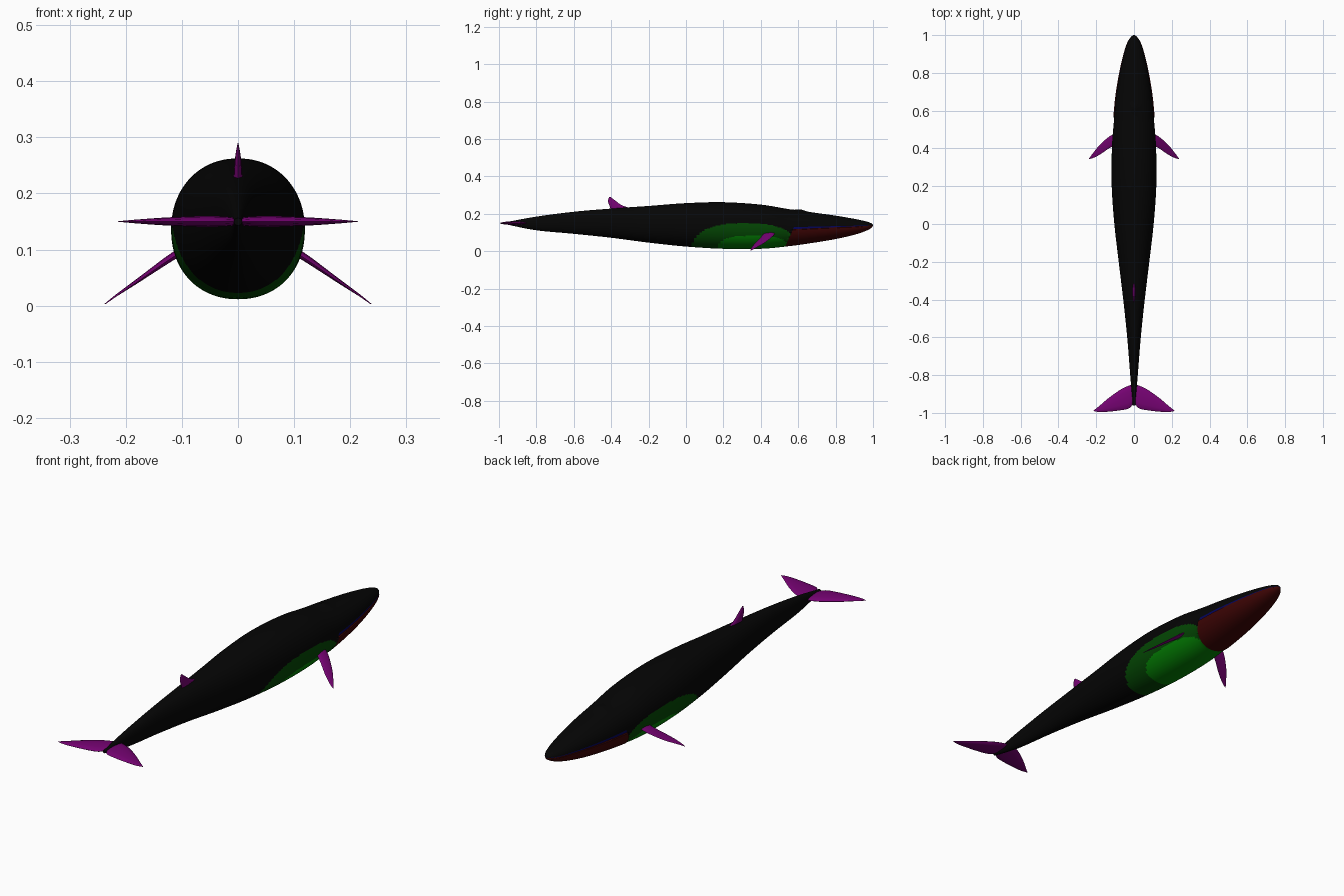
import bpy, bmesh, math
from mathutils import Vector

cube = bpy.data.objects.get("Cube")
if cube:
    bpy.data.objects.remove(cube)


def material(name, rgb):
    m = bpy.data.materials.new(name)
    m.use_nodes = True
    m.diffuse_color = (*rgb, 1)
    m.node_tree.nodes["Principled BSDF"].inputs["Base Color"].default_value = (*rgb, 1)
    return m


black = material("black skin", (0.0015, 0.0015, 0.0015))
dark_green = material("dark green flank", (0.001, 0.062, 0.001))
green = material("green belly", (0.001, 0.22, 0.001))
red = material("red jaw", (0.045, 0.0012, 0.0012))
blue = material("blue mouth line", (0.001, 0.001, 0.1))
purple = material("purple fins", (0.18, 0.0008, 0.17))


def make_object(name, bm, mats, sharp=40):
    bmesh.ops.recalc_face_normals(bm, faces=bm.faces)
    mesh = bpy.data.meshes.new(name)
    bm.to_mesh(mesh)
    bm.free()
    ob = bpy.data.objects.new(name, mesh)
    bpy.context.collection.objects.link(ob)
    for m in mats:
        mesh.materials.append(m)
    bpy.ops.object.select_all(action="DESELECT")
    ob.select_set(True)
    bpy.context.view_layer.objects.active = ob
    bpy.ops.object.shade_smooth_by_angle(angle=math.radians(sharp))
    return ob


def smooth_path(points, steps):
    """Catmull-Rom samples through the points."""
    pts = [Vector(p) for p in points]
    ext = [2 * pts[0] - pts[1]] + pts + [2 * pts[-1] - pts[-2]]
    out = []
    for a, b, c, d in zip(ext, ext[1:], ext[2:], ext[3:]):
        for i in range(steps):
            t = i / steps
            out.append(0.5 * (2 * b + (c - a) * t + (2 * a - 5 * b + 4 * c - d) * t * t
                              + (3 * b - a - 3 * c + d) * t ** 3))
    return out + [pts[-1]]


def loft(bm, rings):
    rows = [[bm.verts.new(p) for p in ring] for ring in rings]
    n = len(rows[0])
    for r, s in zip(rows, rows[1:]):
        for i in range(n):
            bm.faces.new((r[i], r[(i + 1) % n], s[(i + 1) % n], s[i]))
    bm.faces.new(rows[0])
    bm.faces.new(rows[-1])


# Body: stations of (y, bottom, top, half width)
stations = [
    (-0.96, 0.143, 0.156, 0.007), (-0.8, 0.112, 0.185, 0.020),
    (-0.6, 0.093, 0.211, 0.036), (-0.4, 0.072, 0.228, 0.057),
    (-0.2, 0.046, 0.242, 0.081), (0, 0.025, 0.257, 0.104),
    (0.2, 0.013, 0.262, 0.118), (0.4, 0.013, 0.249, 0.117),
    (0.55, 0.027, 0.225, 0.106), (0.68, 0.045, 0.207, 0.094),
    (0.8, 0.065, 0.190, 0.075), (0.9, 0.088, 0.173, 0.053),
    (0.96, 0.108, 0.160, 0.034), (0.99, 0.124, 0.150, 0.016),
    (1.0, 0.136, 0.142, 0.003)]
SIDES = 160


def rounded(value):
    return math.copysign(abs(value) ** 0.94, value)


angles = [math.tau * i / SIDES for i in range(SIDES)]
section = [(rounded(math.sin(a)), rounded(math.cos(a))) for a in angles]


def body_ring(s):
    y, low, high, w = s
    mid, half = (low + high) / 2, (high - low) / 2
    ring = []
    for u, v in section:
        x = u * w
        # Blowhole ridge
        bump = 0.007 * math.exp(-((y - 0.615) / 0.025) ** 2 - (x / 0.025) ** 2) if v > 0 else 0
        ring.append((x, y, mid + v * half + bump))
    return ring


bm = bmesh.new()
loft(bm, [body_ring(s) for s in smooth_path(stations, 14)])

# Cut clean edges along the mouth and the back of the jaw
jaw_slope = Vector((0, -0.045, 1))
jaw_top = (Vector((0, 0.57, 0.114)), jaw_slope)
jaw_shelf = (Vector((0, 0.57, 0.118)), jaw_slope)
lip = (Vector((0, 0.57, 0.129)), Vector((0, -0.022, 1)))
jaw_back = (Vector((0, 0.535, 0.035)), Vector((0, 1, -0.45)))
for point, normal in (jaw_top, jaw_shelf, lip, jaw_back):
    faces = [f for f in bm.faces if f.calc_center_median().y > 0.48]
    geom = list({g for f in faces for g in (*f.verts, *f.edges)}) + faces
    bmesh.ops.bisect_plane(bm, geom=geom, plane_co=point, plane_no=normal)


def ahead(p, plane):
    return (p - plane[0]).dot(plane[1]) > 0


def in_patch(p, centre, length, base, height, power):
    d = abs((p.y - centre) / length)
    return d < 1 and p.z < base + height * (1 - d ** power) ** 0.5


jaw_verts = set()
for f in bm.faces:
    p = f.calc_center_median()
    if ahead(p, jaw_back) and not ahead(p, jaw_shelf):
        f.material_index = 3
        if not ahead(p, jaw_top):
            jaw_verts.update(f.verts)
    elif ahead(p, jaw_back) and not ahead(p, lip):
        f.material_index = 4
    elif in_patch(p, 0.36, 0.19, 0.015, 0.067, 3.5):
        f.material_index = 2
    elif in_patch(p, 0.315, 0.285, 0.015, 0.135, 2.7):
        f.material_index = 1

# The lower jaw stands slightly proud of the upper one
for v in jaw_verts:
    v.co.x *= 1.05
make_object("body", bm, [black, dark_green, green, red, blue])


def fin(name, sections, normal, mirrored=True):
    """Loft lens sections given as (front point, rear point, half thickness)."""
    n = Vector(normal).normalized()
    rows = smooth_path([(*a, *b, t) for a, b, t in sections], 5)
    rings = []
    for r in rows:
        front, rear, t = Vector(r[0:3]), Vector(r[3:6]), r[6]
        rings.append([front.lerp(rear, 0.5 - 0.5 * math.cos(a)) + n * t * math.sin(a)
                      for a in (math.tau * k / 12 for k in range(12))])
    bm = bmesh.new()
    loft(bm, rings)
    ob = make_object(name, bm, [purple], 60)
    if mirrored:
        ob.modifiers.new("Mirror", "MIRROR")


# Flippers
fin("flippers", [
    ((0.095, 0.480, 0.103), (0.095, 0.420, 0.100), 0.007),
    ((0.130, 0.464, 0.080), (0.130, 0.402, 0.077), 0.006),
    ((0.180, 0.420, 0.045), (0.180, 0.368, 0.042), 0.0035),
    ((0.215, 0.378, 0.021), (0.215, 0.350, 0.018), 0.0015),
    ((0.238, 0.347, 0.003), (0.236, 0.344, 0.003), 0.0005)], (0.57, 0, 0.82))

# Tail flukes
fin("tail_flukes", [
    ((0, -0.850, 0.15), (0, -0.945, 0.15), 0.006),
    ((0.025, -0.855, 0.15), (0.025, -0.975, 0.15), 0.009),
    ((0.070, -0.876, 0.15), (0.070, -0.986, 0.15), 0.0095),
    ((0.130, -0.918, 0.15), (0.130, -0.993, 0.15), 0.007),
    ((0.180, -0.960, 0.15), (0.180, -0.996, 0.15), 0.0035),
    ((0.214, -0.988, 0.15), (0.212, -0.991, 0.15), 0.0005)], (0, 0, 1))

# Dorsal fin
fin("dorsal_fin", [
    ((0, -0.305, 0.232), (0, -0.400, 0.215), 0.008),
    ((0, -0.345, 0.247), (0, -0.408, 0.240), 0.007),
    ((0, -0.380, 0.272), (0, -0.417, 0.266), 0.0045),
    ((0, -0.404, 0.290), (0, -0.411, 0.290), 0.0007)], (1, 0, 0), False)
